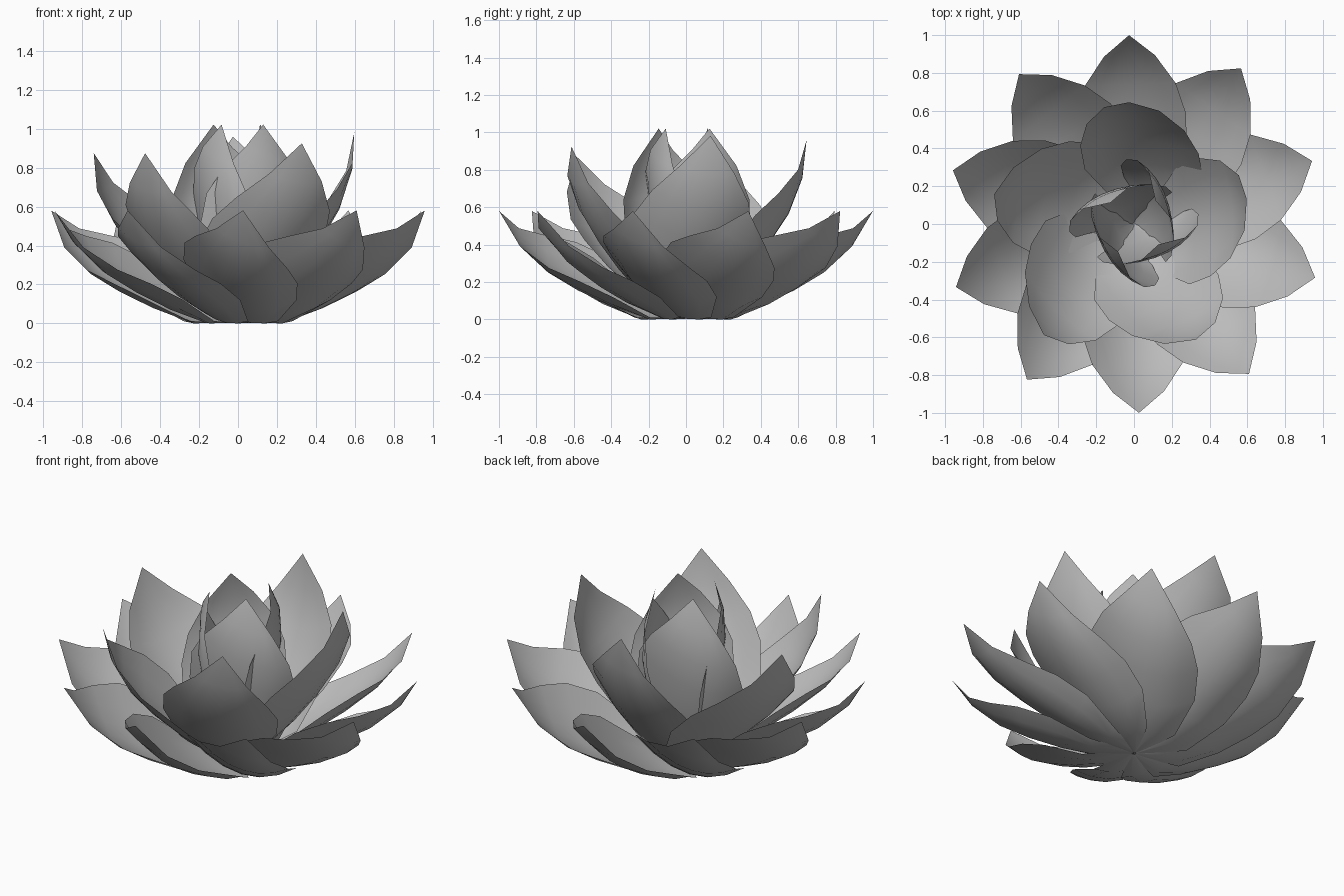
import bpy
from math import radians
from mathutils import Matrix, Vector

cube = bpy.data.objects.get("Cube")
if cube:
    bpy.data.objects.remove(cube, do_unlink=True)

grey = bpy.data.materials.new("soft_grey")
grey.use_nodes = True
colour = (0.5, 0.5, 0.5, 1)
grey.diffuse_color = colour
grey.node_tree.nodes["Principled BSDF"].inputs["Base Color"].default_value = colour

# Petal midline stations: distance out, height, half width
STATIONS = [(0.01, 0.005, 0.03), (0.2, 0.02, 0.2), (0.4, 0.09, 0.29),
            (0.58, 0.175, 0.29), (0.74, 0.27, 0.24), (0.89, 0.41, 0.135)]
TIP = (1.0, 0.58)
ACROSS = 6


def petal(name, heading, tilt=0, size=1.0, cup=1.6, roll=0.36, skew=0.0, wide=1.0):
    """Cupped petal rolled to overlap its neighbour, raised by tilt and turned to heading."""
    place = (Matrix.Rotation(radians(heading), 4, 'Z')
             @ Matrix.Rotation(-radians(tilt), 4, 'Y') @ Matrix.Scale(size, 4))
    verts, faces = [], []
    for out, height, half in STATIONS:
        grow = min(1, out / 0.2)
        shift = skew * grow * (out - 0.8)
        for i in range(ACROSS + 1):
            side = wide * half * (2 * i / ACROSS - 1)
            rise = cup * side * side - roll * grow * side
            verts.append(place @ Vector((out, side + shift, height + rise)))
    row = ACROSS + 1
    for r in range(len(STATIONS) - 1):
        for i in range(ACROSS):
            a = r * row + i
            faces.append((a, a + row, a + row + 1, a + 1))
    # Close the last row to the pointed tip
    verts.append(place @ Vector((TIP[0], skew * 0.2, TIP[1])))
    last = (len(STATIONS) - 1) * row
    for i in range(ACROSS):
        faces.append((last + i, len(verts) - 1, last + i + 1))
    mesh = bpy.data.meshes.new(name)
    mesh.from_pydata(verts, [], faces)
    mesh.materials.append(grey)
    mesh.shade_smooth()
    bpy.context.collection.objects.link(bpy.data.objects.new(name, mesh))


# Outer ring of open petals
for k in range(10):
    petal(f"outer_petal_{k + 1}", -88.5 + 36 * k)

# Middle ring, each petal raised by its own amount
MIDDLE = [(90, 26), (10, 28), (-64, 23), (-131, 19), (166, 19)]
for k, (heading, tilt) in enumerate(MIDDLE):
    petal(f"middle_petal_{k + 1}", heading, tilt, cup=1.2, roll=0.15, skew=0.13, wide=1.08)

# Closed inner bud
for k, heading in enumerate((-40, 48, 138, -120)):
    petal(f"inner_petal_{k + 1}", heading, 50.5, 0.895, roll=0.55)
